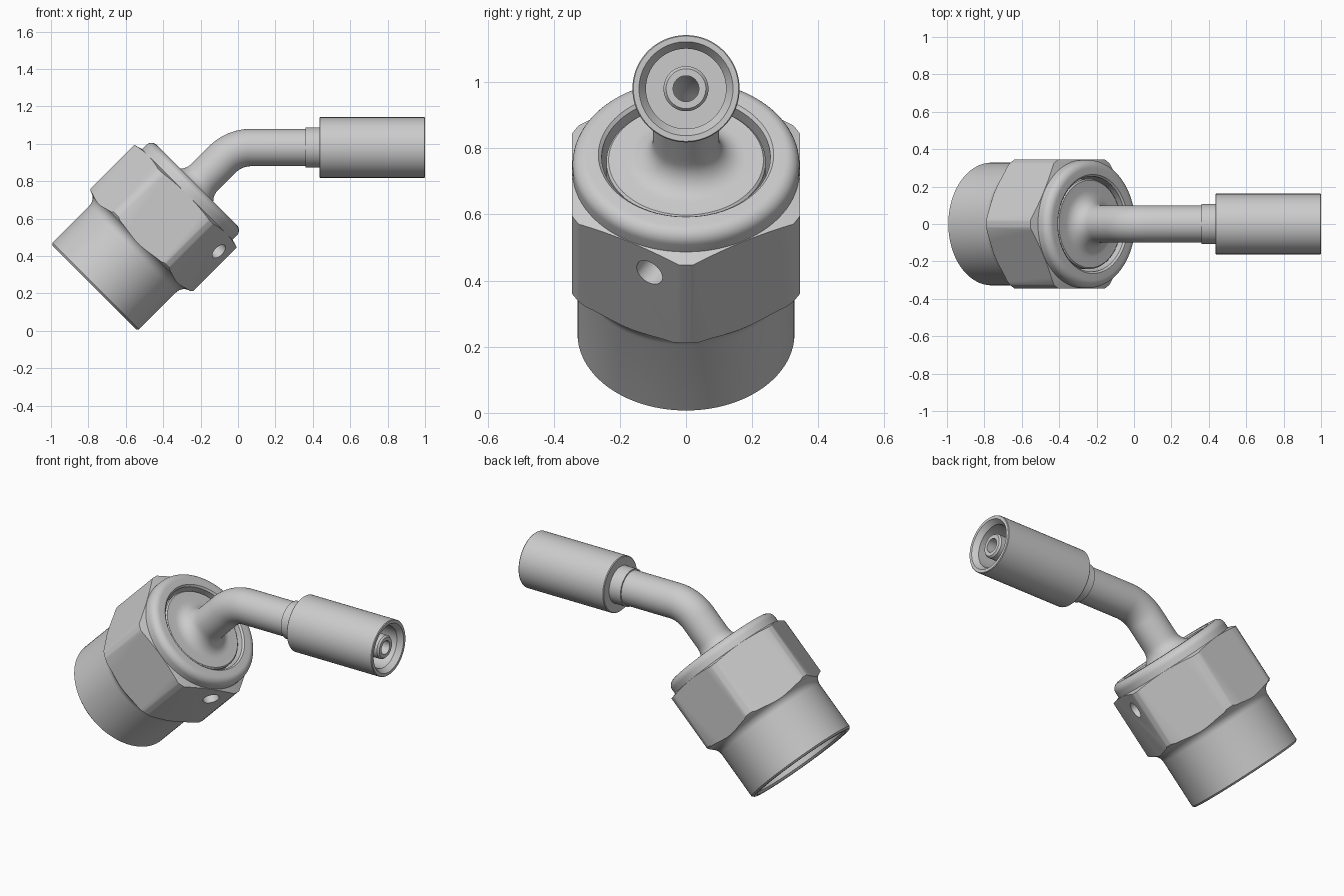
import bpy, bmesh, math
from mathutils import Matrix, Vector

if "Cube" in bpy.data.objects:
    bpy.data.objects.remove(bpy.data.objects["Cube"])

metal = bpy.data.materials.new("grey metal")
metal.diffuse_color = (0.6, 0.6, 0.6, 1)
metal.use_nodes = True
metal.node_tree.nodes["Principled BSDF"].inputs["Base Color"].default_value = metal.diffuse_color
SEG = 96


def finish(ob):
    bpy.ops.object.select_all(action='DESELECT')
    ob.select_set(True)
    bpy.context.view_layer.objects.active = ob
    bpy.ops.object.shade_smooth_by_angle(angle=math.radians(28))


def loft(name, rings):
    """Skin a closed sequence of rings into a solid."""
    bm = bmesh.new()
    vs = [[bm.verts.new(p) for p in ring] for ring in rings]
    n = len(rings[0])
    for i in range(len(vs)):
        a, b = vs[i], vs[(i + 1) % len(vs)]
        for j in range(n):
            k = (j + 1) % n
            bm.faces.new((a[j], a[k], b[k], b[j]))
    bmesh.ops.recalc_face_normals(bm, faces=bm.faces[:])
    me = bpy.data.meshes.new(name)
    bm.to_mesh(me)
    bm.free()
    me.materials.append(metal)
    ob = bpy.data.objects.new(name, me)
    bpy.context.collection.objects.link(ob)
    return ob


def circle(m, r):
    return [m @ Vector((r * math.cos(t), r * math.sin(t), 0))
            for t in (2 * math.pi * (j + 0.5) / SEG for j in range(SEG))]


def revolve(name, profile, place):
    """Spin a closed profile of (distance along axis, radius)."""
    return loft(name, [circle(place @ Matrix.Translation((0, 0, s)), r) for s, r in profile])


def arc(cs, cr, rad, a0, a1, n=8):
    return [(cs + rad * math.sin(a), cr + rad * math.cos(a))
            for a in (math.radians(a0 + (a1 - a0) * i / n) for i in range(n + 1))]


def cut(ob, operation, sides, radius, depth, matrix):
    bpy.ops.mesh.primitive_cylinder_add(vertices=sides, radius=radius, depth=depth)
    tool = bpy.context.object
    tool.hide_render = True
    tool.matrix_world = matrix
    tool.data.materials.append(metal)
    mod = ob.modifiers.new("cut", 'BOOLEAN')
    mod.operation, mod.object, mod.solver = operation, tool, 'EXACT'
    bpy.context.view_layer.objects.active = ob
    bpy.ops.object.modifier_apply(modifier=mod.name)
    bpy.data.objects.remove(tool)


# Nut axis leans 45 degrees, hose axis runs along x
tilt = Matrix.Translation((-0.768, 0, 0.232)) @ Matrix.Rotation(math.radians(45), 4, 'Y')
hose = Matrix.Translation((0, 0, 0.98)) @ Matrix.Rotation(math.radians(90), 4, 'Y')

# Swivel nut: turned blank trimmed by a hexagonal prism, then drilled
blank = ([(0, 0.318), (0.01, 0.328), (0.29, 0.328)]
         + arc(0.29, 0.388, 0.06, 180, 100)[1:]
         + [(0.358, 0.387), (0.69, 0.387), (0.703, 0.343), (0.733, 0.343)]
         + arc(0.733, 0.301, 0.042, 0, 90)[1:]
         + [(0.775, 0.265), (0.766, 0.255), (0.53, 0.255), (0.53, 0.285),
            (0.012, 0.285), (0, 0.297)])
nut = revolve("swivel_nut", blank, Matrix())
cut(nut, 'INTERSECT', 6, 0.345 / math.cos(math.pi / 6), 3,
    Matrix.Rotation(math.radians(90), 4, 'Z'))
# primitive cylinders start on the y axis, so the quarter turn puts corners on local x
normal = Vector((math.cos(math.pi / 6), -0.5, 0))
drill = Matrix.Translation(Vector((0.334, -0.11, 0.607))) @ normal.to_track_quat('Z', 'Y').to_matrix().to_4x4()
cut(nut, 'DIFFERENCE', 32, 0.045, 0.16, drill)
nut.data.transform(tilt)
finish(nut)

# Inner seat body with flared root of the pipe
seat = ([(0.30, 0.06), (0.30, 0.13), (0.42, 0.24), (0.46, 0.275), (0.525, 0.275),
         (0.525, 0.241), (0.745, 0.241), (0.752, 0.234)]
        + [(0.752, 0.18)] + arc(0.832, 0.18, 0.08, 270, 180)[1:]
        + [(0.86, 0.1), (0.86, 0.06)])
finish(revolve("seat_body", seat, tilt))

# Bent pipe
BEND, TAN = 0.22, 0.22 * math.tan(math.radians(22.5))
corner_x = -0.02
frames = [tilt @ Matrix.Translation((0, 0, 0.84))]
for i in range(17):
    a = math.radians(45 + 45 * i / 16)
    x = corner_x + TAN - BEND * math.cos(a)
    z = 0.98 - BEND + BEND * math.sin(a)
    frames.append(Matrix.Translation((x, 0, z)) @ Matrix.Rotation(a, 4, 'Y'))
frames.append(hose @ Matrix.Translation((0, 0, 0.40)))
finish(loft("bent_pipe", [circle(m, 0.1) for m in frames]
            + [circle(m, 0.06) for m in reversed(frames)]))

# Collar, crimp sleeve and hose nipple
finish(revolve("collar", [(0.36, 0.06), (0.36, 0.108), (0.45, 0.108), (0.45, 0.06)], hose))
finish(revolve("crimp_sleeve", [(0.435, 0.05), (0.435, 0.158), (0.439, 0.162), (0.996, 0.162),
                                (1.0, 0.159), (1.0, 0.142), (0.97, 0.121),
                                (0.80, 0.121), (0.80, 0.05)], hose))
finish(revolve("hose_nipple", [(0.45, 0.039), (0.45, 0.068), (0.97, 0.068), (0.98, 0.06),
                               (0.98, 0.039)], hose))
